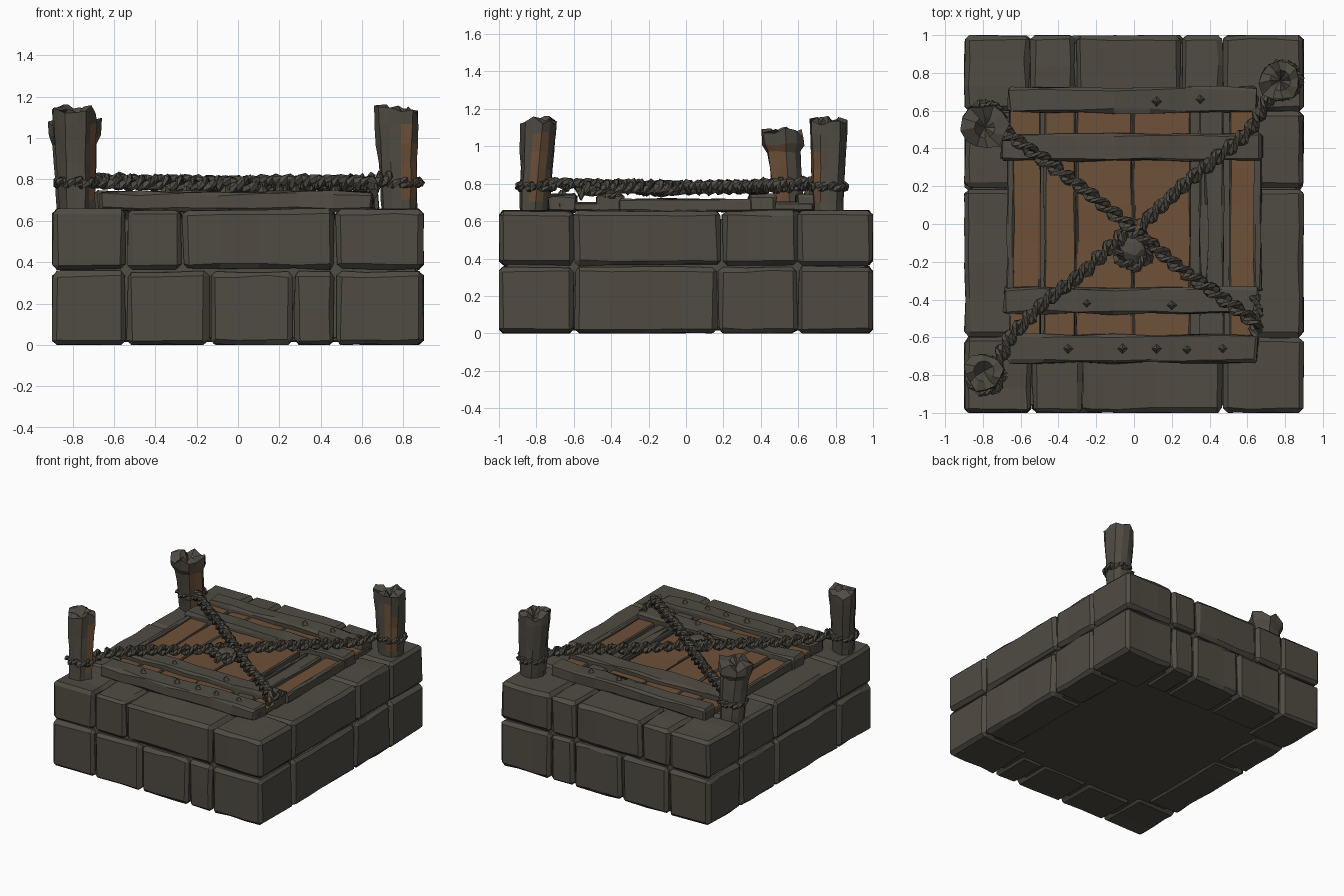
import bpy, bmesh, math, random
from mathutils import Vector

if "Cube" in bpy.data.objects:
    bpy.data.objects.remove(bpy.data.objects["Cube"])

random.seed(7)
TAU = math.tau


def material(name, rgb):
    m = bpy.data.materials.new(name)
    m.diffuse_color = (*rgb, 1)
    m.use_nodes = True
    m.node_tree.nodes["Principled BSDF"].inputs["Base Color"].default_value = m.diffuse_color
    return m


STONE = material("weathered grey", (0.080, 0.071, 0.056))
WOOD = material("bare brown wood", (0.155, 0.082, 0.040))


def rnd(a):
    return random.uniform(-a, a)


def finish(bm, name):
    bmesh.ops.recalc_face_normals(bm, faces=bm.faces)
    me = bpy.data.meshes.new(name)
    bm.to_mesh(me)
    bm.free()
    me.materials.append(STONE)
    me.materials.append(WOOD)
    ob = bpy.data.objects.new(name, me)
    bpy.context.collection.objects.link(ob)
    return ob


def block(name, lo, hi, bevel=0.02, jitter=0.006, wood=None):
    """Box with chipped edges; wood(center, normal) picks bare wood faces."""
    bm = bmesh.new()
    bmesh.ops.create_cube(bm, size=1)
    for v in bm.verts:
        for i in range(3):
            v.co[i] = (lo[i] + hi[i]) / 2 + v.co[i] * (hi[i] - lo[i])
    size = [hi[i] - lo[i] for i in range(3)]
    axis = size.index(max(size))
    long_edges = [e for e in bm.edges
                  if abs((e.verts[0].co - e.verts[1].co)[axis]) > 0.9 * size[axis]]
    bmesh.ops.subdivide_edges(bm, edges=long_edges, cuts=max(1, int(size[axis] / 0.2)),
                              use_grid_fill=True)
    sharp = [e for e in bm.edges if e.calc_face_angle(0) > 0.5]
    bmesh.ops.bevel(bm, geom=sharp, offset=bevel, segments=1, affect='EDGES', clamp_overlap=True)
    for v in bm.verts:
        v.co += Vector((rnd(jitter), rnd(jitter), rnd(jitter)))
        v.co.x = max(-0.9, min(0.9, v.co.x))
        v.co.y = max(-1, min(1, v.co.y))
        v.co.z = max(0, v.co.z)
    bm.normal_update()
    if wood:
        for f in bm.faces:
            f.material_index = int(wood(f.calc_center_median(), f.normal))
    return finish(bm, name)


# Stone courses: corner blocks, front/back runs and side runs
courses = [
    ("lower", 0.0, 0.355, [-0.54, -0.14, 0.27, 0.47], [-0.6, 0.17, 0.6]),
    ("upper", 0.365, 0.655, [-0.54, -0.27, 0.47], [-0.6, 0.19, 0.6]),
]
G = 0.004
for course, z0, z1, xs, ys in courses:
    for sy, row in ((-1, "front"), (1, "back")):
        cuts = [-0.9] + xs + [0.9]
        if course == "upper" and sy > 0:
            cuts = [-0.9, -0.55, -0.31, 0.25, 0.47, 0.9]
        for k, (a, b) in enumerate(zip(cuts, cuts[1:])):
            depth = 0.6 if k in (0, len(cuts) - 2) else 0.67
            y0, y1 = sorted((sy * 1.0, sy * depth))
            block(f"{course}_{row}_stone", (a + G, y0, z0), (b - G, y1, z1), 0.024)
    for sx, col in ((-1, "left"), (1, "right")):
        for a, b in zip(ys, ys[1:]):
            x0, x1 = sorted((sx * 0.895, sx * 0.62))
            block(f"{course}_{col}_stone", (x0, a + G, z0), (x1, b - G, z1), 0.024)

# Mortar core behind the joints, and floor
for s in (-1, 1):
    block("end_core", (-0.86, min(s * 0.96, s * 0.7), 0.03), (0.86, max(s * 0.96, s * 0.7), 0.61), 0.005, 0)
    block("side_core", (min(s * 0.86, s * 0.65), -0.9, 0.03), (max(s * 0.86, s * 0.65), 0.9, 0.61), 0.005, 0)
block("floor", (-0.8, -0.9, 0.015), (0.8, 0.9, 0.05), 0.005, 0)

# Hatch planks, bare wood on their worn middles
def worn(c, n):
    return n.z > 0.8 and abs(c.x) < 0.66 and abs(c.y) < 0.6


for a, b, bare in ((-0.66, -0.495, 1), (-0.475, -0.31, 1), (-0.303, -0.01, 1),
                   (-0.003, 0.30, 1), (0.345, 0.475, 0), (0.505, 0.655, 1)):
    block("hatch_plank", (a, -0.68, 0.655), (b, 0.68, 0.70), 0.008, 0.004, worn if bare else None)
block("loose_splinter", (0.36, -0.3, 0.69), (0.39, 0.3, 0.715), 0.006, 0.01)
for s in (-1, 1):
    block("hatch_side_rail", (s * 0.655 - 0.02, -0.36, 0.65), (s * 0.655 + 0.02, 0.36, 0.718), 0.008, 0.005)

# Hatch cross beams
for y0, y1, x0, x1 in ((0.59, 0.725, -0.67, 0.655), (0.335, 0.48, -0.70, 0.68),
                       (-0.475, -0.335, -0.69, 0.66), (-0.735, -0.585, -0.67, 0.655)):
    block("hatch_beam", (x0, y0, 0.648), (x1, y1, 0.742), 0.014, 0.008)

# Nail heads on the beams
for x, y in ((0.12, 0.65), (0.35, 0.66), (-0.35, -0.66), (-0.06, -0.66), (0.12, -0.66),
             (0.28, -0.665), (0.47, -0.66), (-0.25, -0.42), (0.2, -0.43)):
    bm = bmesh.new()
    bmesh.ops.create_cone(bm, segments=4, radius1=0.032, radius2=0.006, depth=0.035, cap_ends=True)
    bmesh.ops.translate(bm, vec=(x, y, 0.75), verts=bm.verts)
    finish(bm, "nail")


# Splintered posts: fluted rings with a jagged broken top
def post(x, y, top, lean, bulge, bare_dir):
    bm = bmesh.new()
    n, rings = 12, []
    flute = [random.uniform(0.86, 1.14) for _ in range(n)]
    levels = (0.62, 0.70, 0.78, 0.88, 0.97, top - 0.09, top - 0.03)
    for k, z in enumerate(levels):
        t = (z - 0.62) / (top - 0.62)
        r = 0.082 + 0.022 * t + (bulge if k >= 5 else 0)
        cx, cy = x + lean[0] * t, y + lean[1] * t
        ring = []
        for i in range(n):
            a = TAU * i / n + 0.15 * t
            rr = r * flute[i] * (1 + rnd(0.05))
            dz = rnd(0.03) if k == len(levels) - 1 else rnd(0.008)
            ring.append(bm.verts.new((cx + rr * math.cos(a), cy + rr * math.sin(a), z + dz)))
        rings.append(ring)
    inner = [bm.verts.new((x + lean[0] + 0.055 * math.cos(TAU * i / n),
                           y + lean[1] + 0.055 * math.sin(TAU * i / n),
                           top - 0.025 + rnd(0.03))) for i in range(n)]
    rings.append(inner)
    for p, q in zip(rings, rings[1:]):
        for i in range(n):
            j = (i + 1) % n
            bm.faces.new((p[i], p[j], q[j], q[i]))
    bm.faces.new(rings[0])
    pit = bm.verts.new((x + lean[0], y + lean[1], top - 0.07))
    for i in range(n):
        bm.faces.new((inner[i], inner[(i + 1) % n], pit))
    bm.normal_update()
    d = Vector(bare_dir).normalized()
    for f in bm.faces:
        c = f.calc_center_median()
        out = Vector((c.x - x, c.y - y, 0)).normalized()
        if out.dot(d) > 0.87 and 0.7 < c.z < 1.03:
            f.material_index = 1
    finish(bm, "broken_post")


post(-0.78, -0.81, 1.16, (-0.015, 0.03), 0.0, (1, 0.15, 0))
post(0.79, 0.76, 1.16, (-0.015, 0.0), 0.0, (0.3, -1, 0))
post(-0.785, 0.56, 1.10, (-0.005, -0.05), 0.02, (1, -0.6, 0))


# Twisted rope: two lumpy strands wound round a path
def rope(name, pts, strand=0.024, wind=0.02, pitch=0.16):
    pts = [Vector(p) for p in pts]
    samples = []
    for a, b in zip(pts, pts[1:]):
        m = max(1, round((b - a).length / 0.028))
        samples += [a.lerp(b, i / m) for i in range(m)]
    samples.append(pts[-1])
    bm = bmesh.new()
    for phase in (0, math.pi):
        prev, s, first = None, 0.0, None
        for k, p in enumerate(samples):
            t = (samples[min(k + 1, len(samples) - 1)] - samples[max(k - 1, 0)]).normalized()
            side = t.cross(Vector((0, 0, 1))).normalized()
            up = side.cross(t)
            if k:
                s += (p - samples[k - 1]).length
            w = TAU * s / pitch + phase
            c = p + wind * (math.cos(w) * side + math.sin(w) * up)
            ring = []
            for i in range(5):
                a, r = TAU * i / 5 + w, strand * (1 + rnd(0.22))
                ring.append(bm.verts.new(c + r * (math.cos(a) * side + math.sin(a) * up)))
            if prev:
                for i in range(5):
                    j = (i + 1) % 5
                    bm.faces.new((prev[i], prev[j], ring[j], ring[i]))
            first = first or ring
            prev = ring
        bm.faces.new(first)
        bm.faces.new(prev)
    finish(name=name, bm=bm)


rope("rope_back_left", [(-0.74, 0.53, 0.80), (-0.6, 0.43, 0.79), (-0.3, 0.21, 0.785), (0, -0.03, 0.78)])
rope("rope_back_right", [(0.75, 0.72, 0.81), (0.6, 0.48, 0.785), (0.3, 0.24, 0.78), (0.03, -0.01, 0.78)])
rope("rope_front_left", [(-0.73, -0.75, 0.80), (-0.66, -0.6, 0.79), (-0.47, -0.41, 0.785),
                         (-0.25, -0.24, 0.78), (-0.05, -0.05, 0.78)])
rope("rope_front_right", [(0.03, -0.06, 0.78), (0.25, -0.24, 0.785), (0.48, -0.40, 0.785),
                          (0.64, -0.52, 0.775), (0.65, -0.58, 0.75)])
rope("rope_hanging_end", [(0.64, -0.38, 0.74), (0.66, -0.48, 0.76), (0.63, -0.56, 0.755)], 0.018, 0.012)


def loop(name, x, y, z, r, **kw):
    rope(name, [(x + r * math.cos(TAU * i / 10), y + r * math.sin(TAU * i / 10), z)
                for i in range(11)], **kw)


# Rope loops round the posts and the central knot
for x, y in ((-0.785, -0.80), (0.785, 0.76), (-0.785, 0.55)):
    loop("post_loop", x, y, 0.785, 0.09, strand=0.018, wind=0.012)
loop("knot_ring", -0.005, -0.135, 0.775, 0.085)
bm = bmesh.new()
bmesh.ops.create_icosphere(bm, subdivisions=2, radius=1)
for v in bm.verts:
    v.co = Vector((v.co.x * 0.075 - 0.005, v.co.y * 0.075 - 0.135, v.co.z * 0.045 + 0.775))
    v.co += Vector((rnd(0.008), rnd(0.008), rnd(0.008)))
finish(bm, "knot_core")
